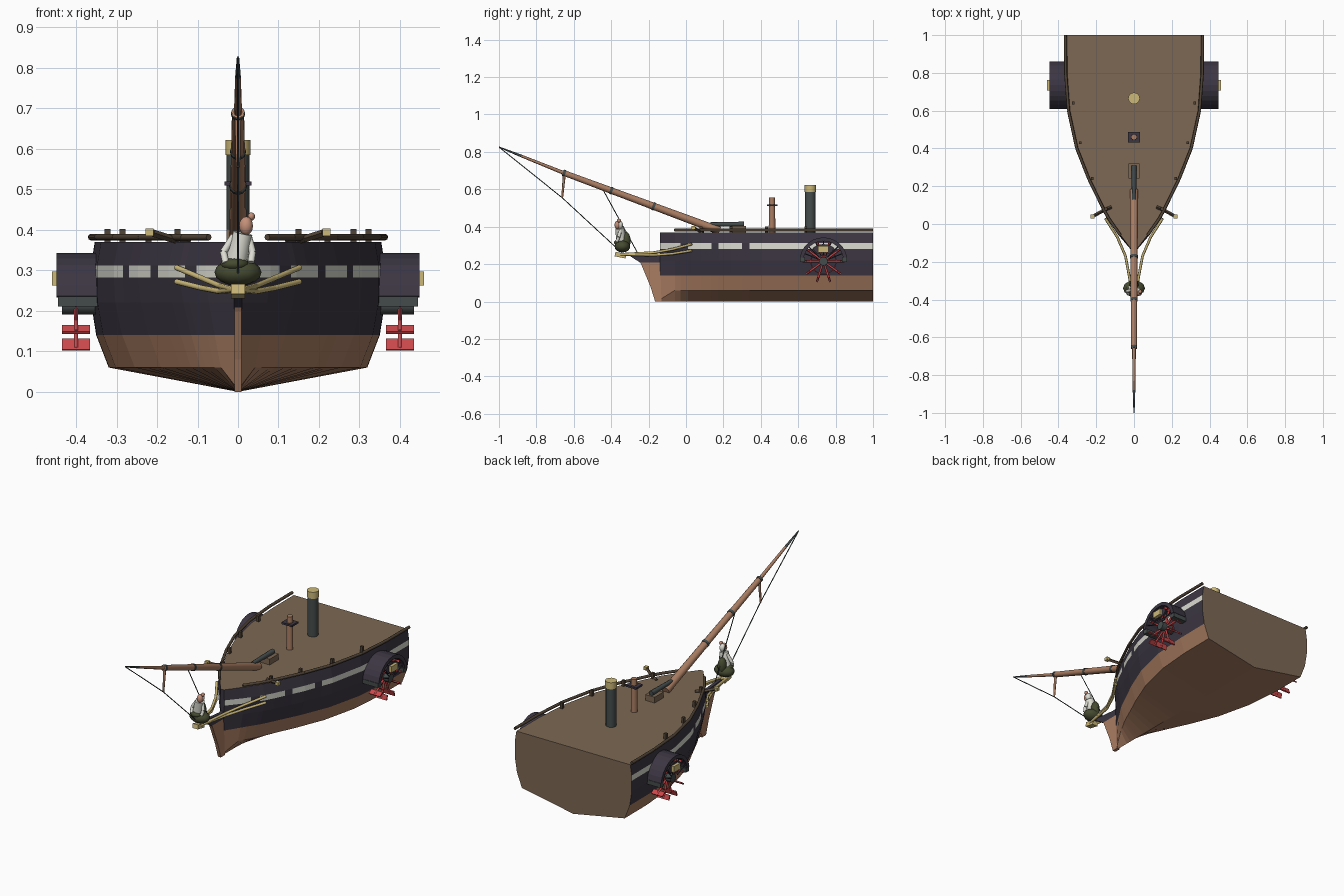
import bpy, bmesh, math
from mathutils import Vector, Matrix

if "Cube" in bpy.data.objects:
    bpy.data.objects.remove(bpy.data.objects["Cube"])


def material(name, *rgb):
    m = bpy.data.materials.new(name)
    m.use_nodes = True
    m.diffuse_color = (*rgb, 1)
    m.node_tree.nodes["Principled BSDF"].inputs["Base Color"].default_value = (*rgb, 1)
    return m


DARK = material("dark_paint", .045, .037, .055)
WOOD = material("copper_wood", .4, .205, .122)
WHITE = material("off_white", .72, .72, .65)
DECK = material("deck_brown", .205, .138, .088)
RAIL = material("rail_brown", .08, .056, .036)
RED = material("wheel_red", .6, .065, .07)
GOLD = material("pale_gold", .6, .48, .19)
SLATE = material("slate", .06, .073, .072)
GREEN = material("olive_green", .06, .07, .03)
SKIN = material("skin", .55, .28, .19)


def finish(name, bm, *mats, smooth=True):
    bmesh.ops.recalc_face_normals(bm, faces=bm.faces)
    me = bpy.data.meshes.new(name)
    bm.to_mesh(me)
    bm.free()
    for m in mats:
        me.materials.append(m)
    if smooth:
        me.shade_smooth()
        me.set_sharp_from_angle(angle=math.radians(62))
    ob = bpy.data.objects.new(name, me)
    bpy.context.collection.objects.link(ob)
    return ob


def add_rod(bm, a, b, r1, r2, n):
    a, b = Vector(a), Vector(b)
    turn = (b - a).to_track_quat('Z', 'Y').to_matrix().to_4x4()
    bmesh.ops.create_cone(bm, cap_ends=True, segments=n, radius1=r1, radius2=r2,
                          depth=(b - a).length,
                          matrix=Matrix.Translation((a + b) / 2) @ turn)


def rods(name, pts, r, mat, r2=None, n=8):
    """Chain of rods through the points."""
    bm = bmesh.new()
    for a, b in zip(pts, pts[1:]):
        add_rod(bm, a, b, r, r if r2 is None else r2, n)
    return finish(name, bm, mat)


def add_box(bm, c, size, tilt=0):
    bmesh.ops.create_cube(bm, size=1, matrix=Matrix.Translation(c)
                          @ Matrix.Rotation(tilt, 4, 'X') @ Matrix.Diagonal((*size, 1)))


def box(name, c, size, mat, tilt=0):
    bm = bmesh.new()
    add_box(bm, c, size, tilt)
    return finish(name, bm, mat)


def ball(name, c, size, mat):
    bm = bmesh.new()
    bmesh.ops.create_uvsphere(bm, u_segments=12, v_segments=8, radius=1,
                              matrix=Matrix.Translation(c) @ Matrix.Diagonal((*size, 1)))
    return finish(name, bm, mat)


def slab(name, yz, x0, x1, mat):
    """Side profile extruded across x."""
    bm = bmesh.new()
    f = bm.faces.new([bm.verts.new((x0, y, z)) for y, z in yz])
    ext = bmesh.ops.extrude_face_region(bm, geom=[f])["geom"]
    bmesh.ops.translate(bm, vec=(x1 - x0, 0, 0),
                        verts=[v for v in ext if isinstance(v, bmesh.types.BMVert)])
    return finish(name, bm, mat, smooth=False)


# Hull: half-breadth curve along y, with a chined section
PLAN = [(-.14, .01), (-.06, .072), (.03, .135), (.08, .162), (.24, .24),
        (.4, .303), (.6, .347), (.8, .362), (1, .363)]
PORTS = (-.01, .155, .32)
LEVELS = [(.37, .975, 0), (.312, 1, -.07), (.282, 1, -.07), (.22, 1, 0),
          (.14, .965, .12), (.06, .88, .25)]


def half(y):
    for (a, wa), (b, wb) in zip(PLAN, PLAN[1:]):
        if y <= b:
            return wa + (wb - wa) * (y - a) / (b - a)
    return PLAN[-1][1]


stations = sorted([y for y, w in PLAN] + [p + d for p in PORTS for d in (-.02, .02)])
bm = bmesh.new()
rows = []
for y in stations:
    w = half(y)
    # the chine runs down to the keel at the bow
    side = [(w * f * (w / .363) ** p, .01 if z < .1 and y < -.1 else z) for z, f, p in LEVELS]
    ring = [(-x, z) for x, z in side] + [(0, 0)] + side[::-1]
    rows.append([bm.verts.new((x, y, z)) for x, z in ring])
for r, q in zip(rows, rows[1:]):
    for i in range(len(r)):
        j = (i + 1) % len(r)
        face = bm.faces.new((r[i], r[j], q[j], q[i]))
        c = face.calc_center_median()
        at_port = any(abs(c.y - p) < .021 for p in PORTS)
        if j == 0:
            face.material_index = 3
        elif c.z < .14:
            face.material_index = 1
        elif .282 < c.z < .312 and not at_port:
            face.material_index = 2
bm.faces.new(rows[0])
bm.faces.new(rows[-1]).material_index = 3
finish("hull", bm, DARK, WOOD, WHITE, DECK, smooth=False)

# Stem and beakhead
slab("stem", [(-.13, 0), (-.165, 0), (-.19, .08), (-.24, .2), (-.245, .208), (-.13, .208)],
     -.009, .009, WOOD)
slab("beakhead", [(-.13, .208), (-.245, .208), (-.31, .25), (-.3, .258), (-.16, .245), (-.13, .25)],
     -.009, .009, DARK)
box("beak_cap", (0, -.35, .248), (.034, .06, .024), GOLD, -.2)

# Rails, posts, catheads and head rails on both sides
for s, side in ((1, "left"), (-1, "right")):
    line = [(s * half(y), y, .382) for y in stations if y > -.1]
    rods(side + "_rail", line, .008, RAIL)
    bm = bmesh.new()
    for y in (.08, .24, .43, .64):
        add_box(bm, (s * half(y) * .92, y, .384), (.015, .015, .036))
    finish(side + "_rail_posts", bm, RAIL)
    rods(side + "_cathead", [(s * .12, .09, .372), (s * .165, .07, .378), (s * .21, .045, .392)],
         .009, RAIL, n=4)
    box(side + "_cathead_cap", (s * .219, .04, .394), (.02, .02, .018), GOLD)
    for part, z1, z2, z3 in (("upper", .262, .28, .307), ("lower", .248, .256, .272)):
        rods(f"{side}_{part}_head_rail",
             [(s * .01, -.36, .252), (s * .045, -.17, z1), (s * .088, -.07, z2), (s * .152, .03, z3)],
             .007, GOLD)

# Paddle wheels
CY, CZ, R = .735, .215, .128


def polar(r, a):
    return CY + r * math.cos(a), CZ + r * math.sin(a)


for s, side in ((1, "left"), (-1, "right")):
    arc = [.17 + (math.pi - .34) * i / 12 for i in range(13)]
    slab(side + "_paddle_box", [polar(R, a) for a in arc] + [polar(R - .02, a) for a in arc[::-1]],
         s * .335, s * .448, DARK)
    slab(side + "_box_crest", [polar(.092, a) for a in arc[3:10]] + [polar(.05, a) for a in arc[9:2:-1]],
         s * .436, s * .444, DARK)
    bm = bmesh.new()
    for i in range(1, 8):
        a = math.pi * i / 8
        add_rod(bm, (s * .441, *polar(.03, a)), (s * .441, *polar(R - .01, a)), .003, .003, 6)
    finish(side + "_box_fan", bm, DARK)
    box(side + "_box_plate", (s * .45, CY, .28), (.02, .056, .034), GOLD)
    bm = bmesh.new()
    for d in (-.112, .112):
        add_box(bm, (s * .395, CY + d, .223), (.1, .028, .024))
    finish(side + "_box_beams", bm, SLATE)
    rods(side + "_axle", [(s * .34, CY, CZ), (s * .435, CY, CZ)], .024, SLATE, n=10)
    bm = bmesh.new()
    for i in range(10):
        a = math.radians(36 * i)
        add_rod(bm, (s * .4, CY, CZ), (s * .4, *polar(.112, a)), .006, .006, 6)
        add_box(bm, (s * .4, *polar(.103, a)), (.07, .028, .007), a)
        b = a + math.radians(36)
        add_rod(bm, (s * .4, *polar(.07, a)), (s * .4, *polar(.07, b)), .003, .003, 6)
    finish(side + "_paddle_wheel", bm, RED)

# Funnel and mast stump
rods("funnel", [(0, .665, .365), (0, .665, .59)], .028, SLATE, n=12)
rods("funnel_cap", [(0, .665, .585), (0, .665, .622)], .031, GOLD, n=12)
rods("mast_stump", [(0, .46, .365), (0, .46, .555)], .018, WOOD, .016, n=10)
box("mast_platform", (0, .46, .515), (.066, .056, .01), DARK)

# Deck hatch and swivel gun
box("hatch", (0, .28, .385), (.058, .08, .035), DECK)
rods("gun_barrel", [(0, .31, .413), (0, .13, .413)], .014, SLATE, .011)

# Bowsprit, boom and iron bands
heel, cap, tip = Vector((0, .18, .378)), Vector((0, -.66, .69)), Vector((0, -1, .826))
rods("bowsprit", [heel, cap], .022, WOOD, .015, n=12)
mid = cap.lerp(tip, .65)
rods("jib_boom", [cap, mid], .01, WOOD, .007)
rods("boom_tip", [mid, tip], .007, SLATE, .003)
along = (cap - heel).normalized()
for i, t in enumerate((.42, .69, .99)):
    p = heel.lerp(cap, t)
    rods(f"bowsprit_band_{i + 1}", [p - along * .007, p + along * .007], .025 - .008 * t, SLATE, n=12)

# Dolphin striker and stays
foot = (0, -.662, .555)
rods("dolphin_striker", [(0, -.65, .685), foot], .008, WOOD, .005)
rods("outer_stay", [tip, foot, (0, -.345, .262)], .0025, SLATE, n=6)
rods("inner_stay", [(0, -.445, .6), (0, -.26, .262)], .0025, SLATE, n=6)

# Figurehead
ball("figure_skirt", (0, -.34, .295), (.058, .042, .033), GREEN)
ball("figure_lap", (-.008, -.35, .315), (.036, .036, .018), GREEN)
ball("figure_sash", (0, -.322, .325), (.024, .026, .048), GREEN)
rods("figure_torso", [(-.006, -.345, .315), (.012, -.354, .392)], .028, WHITE, .024, n=12)
rods("figure_right_arm", [(-.01, -.35, .385), (-.036, -.355, .345), (-.03, -.37, .318)], .009, WHITE)
rods("figure_left_arm", [(.026, -.35, .382), (.036, -.36, .345), (.032, -.37, .32)], .009, WHITE)
ball("figure_head", (.02, -.366, .41), (.017, .016, .023), SKIN)
ball("figure_scarf", (.02, -.354, .41), (.0165, .017, .022), WHITE)
ball("figure_hair", (.033, -.358, .433), (.009, .011, .01), SKIN)
